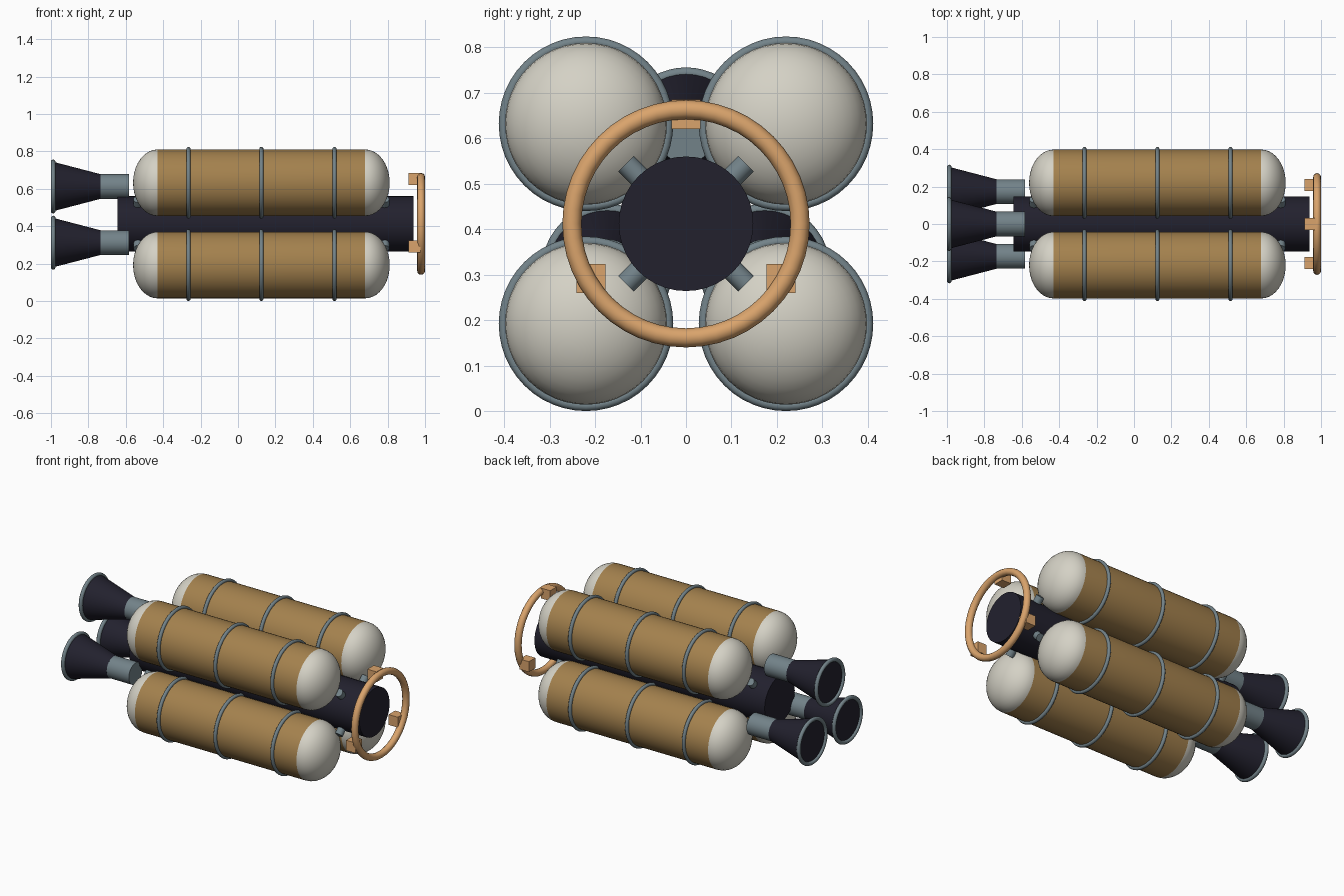
import bpy, bmesh, math
from mathutils import Vector

if "Cube" in bpy.data.objects:
    bpy.data.objects.remove(bpy.data.objects["Cube"])

CZ = 0.412  # height of the long axis


def material(name, rgb):
    m = bpy.data.materials.new(name)
    m.diffuse_color = (*rgb, 1)
    m.use_nodes = True
    m.node_tree.nodes["Principled BSDF"].inputs["Base Color"].default_value = m.diffuse_color
    return m


GOLD = material("gold_foil", (0.37, 0.22, 0.075))
WHITE = material("warm_white", (0.66, 0.64, 0.56))
STEEL = material("blue_grey_steel", (0.17, 0.225, 0.25))
DARK = material("dark_navy", (0.016, 0.015, 0.027))
COPPER = material("copper", (0.70, 0.37, 0.15))


def finish(obj, name, mats, smooth=True):
    obj.name = name
    for m in mats:
        obj.data.materials.append(m)
    if smooth:
        bpy.ops.object.select_all(action='DESELECT')
        obj.select_set(True)
        bpy.context.view_layer.objects.active = obj
        bpy.ops.object.shade_smooth_by_angle(angle=math.radians(35))
    return obj


def lathe(name, profile, y, z, mats, rule=None, segs=40):
    """Revolve (x, radius) points about a line parallel to x."""
    bm = bmesh.new()
    pts = [bm.verts.new((x, 0, r)) for x, r in profile]
    edges = [bm.edges.new(p) for p in zip(pts, pts[1:])]
    bmesh.ops.spin(bm, geom=pts + edges, cent=(0, 0, 0), axis=(1, 0, 0),
                   angle=math.tau, steps=segs, use_duplicate=False)
    bmesh.ops.remove_doubles(bm, verts=bm.verts, dist=1e-5)
    bmesh.ops.recalc_face_normals(bm, faces=bm.faces)
    if rule:
        for f in bm.faces:
            f.material_index = rule(f.calc_center_median())
    mesh = bpy.data.meshes.new(name)
    bm.to_mesh(mesh)
    bm.free()
    obj = bpy.data.objects.new(name, mesh)
    bpy.context.collection.objects.link(obj)
    obj.location = (0, y, z)
    return finish(obj, name, mats)


def ring(name, x, y, z, major, minor, mat):
    bpy.ops.mesh.primitive_torus_add(
        location=(x, y, z), rotation=(0, math.pi / 2, 0), major_radius=major,
        minor_radius=minor, major_segments=48, minor_segments=12)
    finish(bpy.context.object, name, [mat])


def strut(name, start, end, radius, mat):
    d = end - start
    bpy.ops.mesh.primitive_cylinder_add(
        vertices=20, radius=radius, depth=d.length, location=(start + end) / 2,
        rotation=d.to_track_quat('Z', 'Y').to_euler())
    finish(bpy.context.object, name, [mat])


def around(angle, radius):
    a = math.radians(angle)
    return radius * math.cos(a), CZ + radius * math.sin(a)


# Central core
lathe("core", [(-0.644, 0), (-0.644, 0.148), (0.938, 0.148), (0.938, 0)],
      0, CZ, [DARK])

# Four tanks with squashed domes, clamp bands and radial struts
R, X0, X1, DOME = 0.178, -0.43, 0.68, 0.131
arc = [math.pi / 2 * i / 10 for i in range(11)]
tank = [(X0 - DOME * math.cos(a), R * math.sin(a)) for a in arc]
tank += [(X1 + DOME * math.cos(a), R * math.sin(a)) for a in reversed(arc)]
for sy in (-1, 1):
    for sz in (-1, 1):
        y, z = sy * 0.22, CZ + sz * 0.22
        lathe("tank", tank, y, z, [GOLD, WHITE],
              lambda c: 0 if X0 < c.x < X1 else 1, 48)
        for x in (-0.265, 0.125, 0.516):
            ring("tank_band", x, y, z, 0.181, 0.011, STEEL)
        for x in (-0.535, 0.785):
            strut("tank_strut", Vector((x, sy * 0.07, CZ + sz * 0.07)),
                  Vector((x, sy * 0.132, CZ + sz * 0.132)), 0.024, STEEL)

# Three engines and three docking blocks, spaced evenly round the axis
for angle in (90, 210, 330):
    y, z = around(angle, 0.2)
    lathe("engine_body", [(-0.735, 0), (-0.735, 0.066), (-0.583, 0.066),
                          (-0.583, 0)], y, z, [STEEL], segs=32)
    lathe("engine_nozzle", [(-0.988, 0), (-0.988, 0.132), (-0.735, 0.066),
                            (-0.735, 0)], y, z, [DARK])
    ring("nozzle_rim", -0.988, y, z, 0.132, 0.012, STEEL)
    y, z = around(angle, 0.241)
    bpy.ops.mesh.primitive_cube_add(size=0.064, location=(0.943, y, z))
    finish(bpy.context.object, "docking_block", [COPPER], False)

# Docking hoop
ring("docking_hoop", 0.979, 0, CZ, 0.251, 0.021, COPPER)
